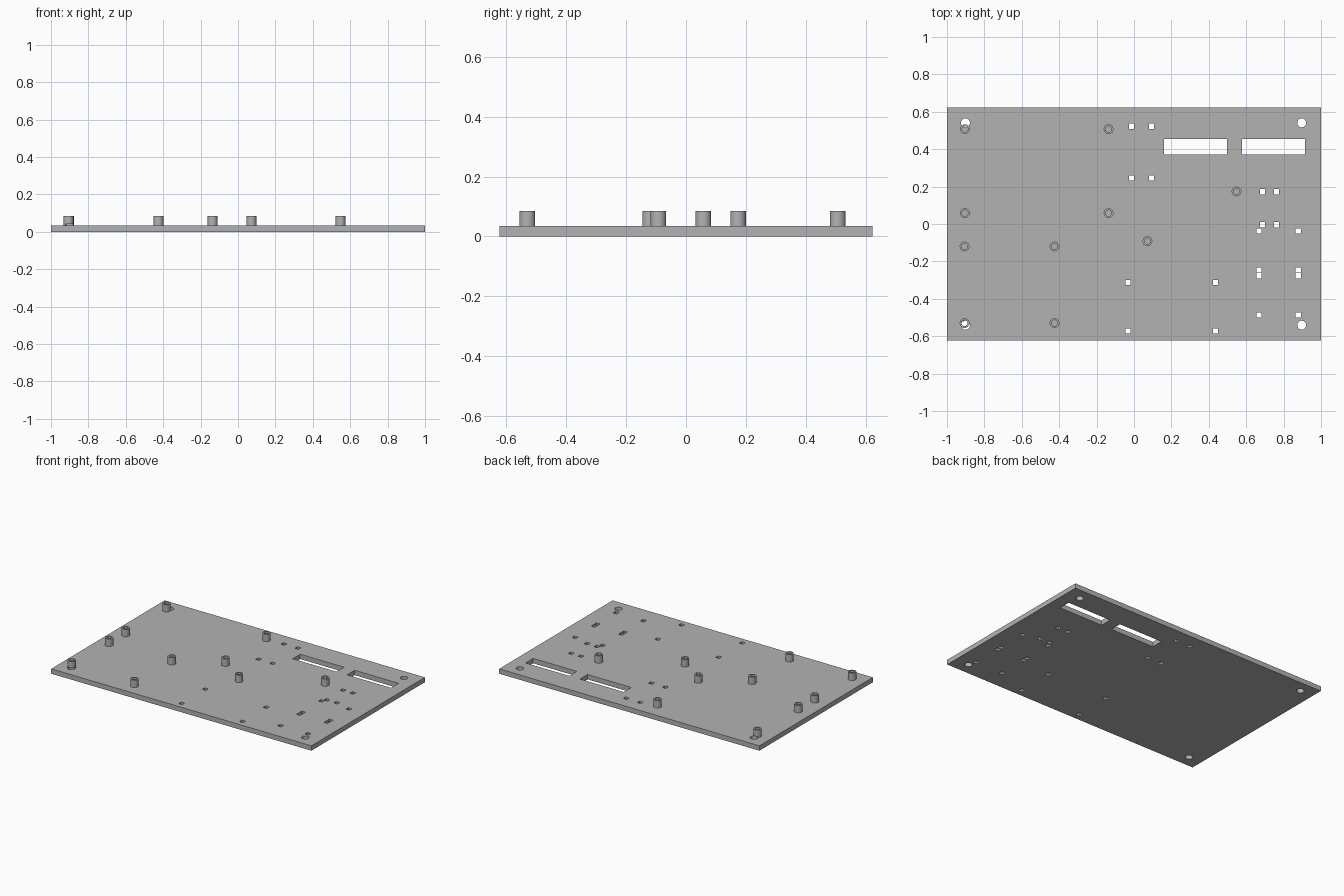
import bpy, bmesh
from math import radians
from mathutils import Matrix

cube = bpy.data.objects.get("Cube")
if cube:
    bpy.data.objects.remove(cube, do_unlink=True)

grey = bpy.data.materials.new("mid grey")
grey.use_nodes = True
COLOUR = (0.45, 0.45, 0.45, 1)
grey.diffuse_color = COLOUR
grey.node_tree.nodes["Principled BSDF"].inputs["Base Color"].default_value = COLOUR

PLATE_TOP, POST_TOP = 0.034, 0.085


def box(bm, x, y, w, d, z0, z1):
    m = Matrix.Translation((x, y, (z0 + z1) / 2)) @ Matrix.Diagonal((w, d, z1 - z0, 1))
    bmesh.ops.create_cube(bm, size=1, matrix=m)


def rod(bm, x, y, r, z0, z1):
    bmesh.ops.create_cone(bm, cap_ends=True, segments=32, radius1=r, radius2=r,
                          depth=z1 - z0, matrix=Matrix.Translation((x, y, (z0 + z1) / 2)))


def make(name, shape, items):
    """One object holding the same kind of primitive several times."""
    bm = bmesh.new()
    for item in items:
        shape(bm, *item)
    mesh = bpy.data.meshes.new(name)
    bm.to_mesh(mesh)
    bm.free()
    mesh.materials.append(grey)
    ob = bpy.data.objects.new(name, mesh)
    bpy.context.scene.collection.objects.link(ob)
    return ob


def cut(ob, cutter):
    bpy.context.view_layer.objects.active = ob
    mod = ob.modifiers.new("cut", 'BOOLEAN')
    mod.operation, mod.solver, mod.object = 'DIFFERENCE', 'EXACT', cutter
    bpy.ops.object.modifier_apply(modifier=mod.name)


# Base plate and standoffs
plate = make("base_plate", box, [(0, 0, 2, 1.245, 0, PLATE_TOP)])
spots = [(x, y) for x in (-0.904, -0.136) for y in (0.507, 0.058)]
spots += [(x, y) for x in (-0.906, -0.425) for y in (-0.12, -0.53)]
spots += [(0.072, -0.092), (0.548, 0.174)]
posts = make("standoffs", rod, [(x, y, 0.026, PLATE_TOP, POST_TOP) for x, y in spots])

# Screw bores, corner holes, long slots and small square holes
bores = make("bore_cutter", rod, [(x, y, 0.016, PLATE_TOP - 0.01, 0.1) for x, y in spots])
corners = make("corner_hole_cutter", rod,
               [(x, y, 0.024, -0.01, 0.041) for x in (-0.901, 0.897) for y in (-0.541, 0.541)])
slots = make("slot_cutter", box, [(x, 0.414, 0.337, 0.083, -0.1, 0.1) for x in (0.328, 0.746)])
groups = [((-0.013, 0.094), (0.522, 0.246)),
          ((0.687, 0.762), (0.172, -0.004)),
          ((0.668, 0.878), (-0.037, -0.246)),
          ((0.668, 0.878), (-0.277, -0.486)),
          ((-0.032, 0.436), (-0.313, -0.572))]
squares = make("square_hole_cutter", box,
               [(x, y, 0.028, 0.028, -0.1, 0.1) for xs, ys in groups for x in xs for y in ys])

for cutter in (corners, slots, squares):
    cut(plate, cutter)
for cutter in (bores, corners):
    cut(posts, cutter)
for cutter in (bores, corners, slots, squares):
    bpy.data.objects.remove(cutter, do_unlink=True)

# Smooth round walls, sharp rims
for ob in (plate, posts):
    bpy.ops.object.select_all(action='DESELECT')
    ob.select_set(True)
    bpy.context.view_layer.objects.active = ob
    bpy.ops.object.shade_smooth_by_angle(angle=radians(30))
